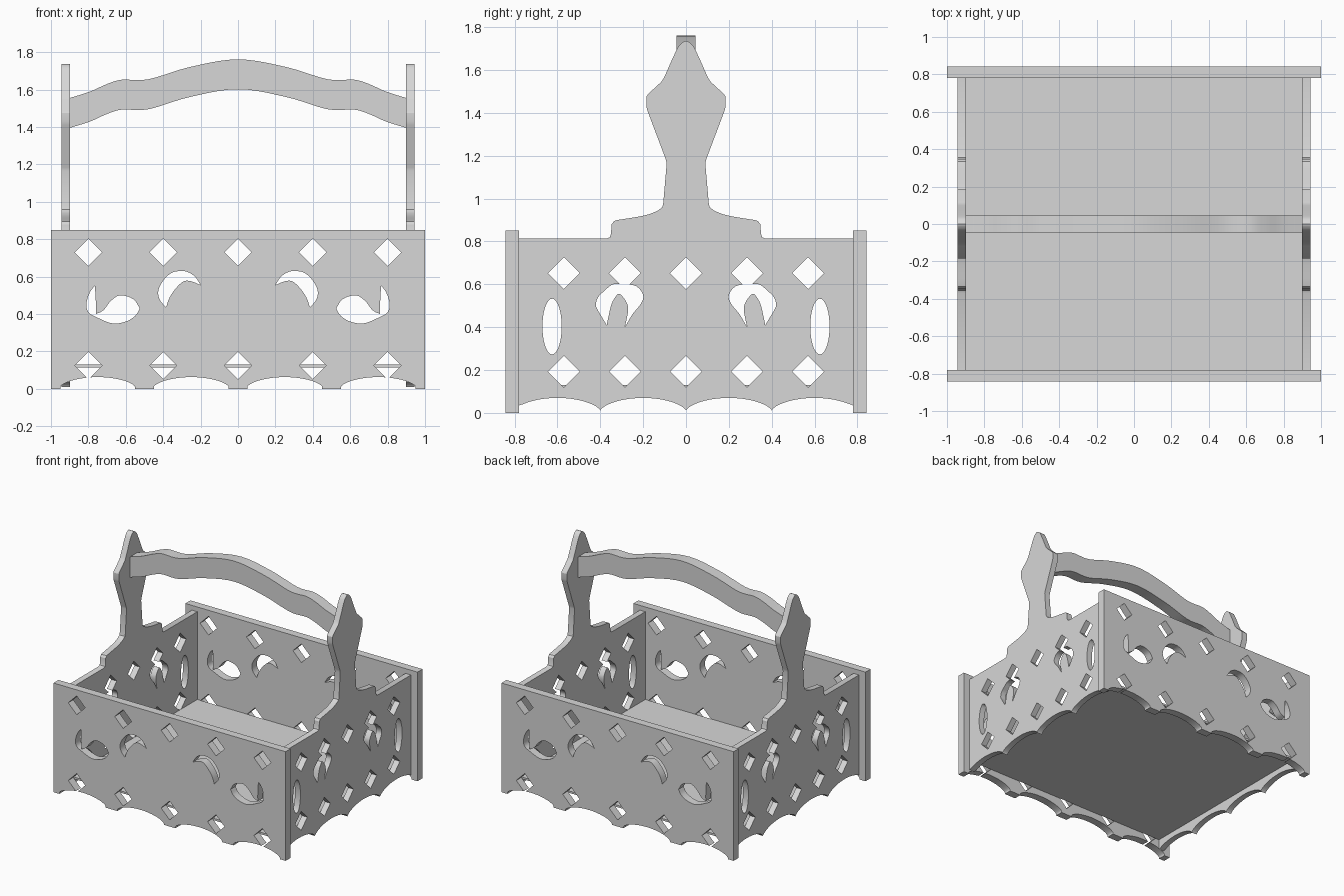
import bpy, bmesh, math
from mathutils import Vector

cube = bpy.data.objects.get("Cube")
if cube:
    bpy.data.objects.remove(cube, do_unlink=True)

grey = bpy.data.materials.new("plain grey")
grey.use_nodes = True
grey.diffuse_color = (0.68, 0.68, 0.68, 1)
grey.node_tree.nodes["Principled BSDF"].inputs["Base Color"].default_value = (0.68, 0.68, 0.68, 1)


def smooth(points, steps=5):
    """Rounded path through the points, sharp only at its two ends."""
    p = [Vector(q) / 100 for q in points]
    p = [2 * p[0] - p[1]] + p + [2 * p[-1] - p[-2]]
    path = []
    for a, b, c, d in zip(p, p[1:], p[2:], p[3:]):
        for i in range(steps):
            t = i / steps
            path.append(b + (c - a) * t / 2 + (a - 2.5 * b + 2 * c - d / 2) * t**2
                        + (1.5 * (b - c) + (d - a) / 2) * t**3)
    return path + [p[-2]]


def flip(path):
    return [Vector((-p[0], p[1])) for p in reversed(path)]


def diamond(u, v, r):
    return [(u - r, v), (u, v - r), (u + r, v), (u, v + r)]


def ellipse(u, v, ru, rv, count=32):
    angles = [math.tau * i / count for i in range(count)]
    return [(u + ru * math.cos(a), v + rv * math.sin(a)) for a in angles]


def scallop(centre, half, low, rise, limit, count=20):
    """Arch along a lower edge, clipped at the panel end."""
    path = []
    for i in range(count + 1):
        t = -math.cos(math.pi * i / count)
        u = centre + half * t
        if abs(u) < limit:
            path.append((u, low + rise * max(0, 1 - t * t) ** 0.65))
    return path


def plate(name, outlines, near, far, sideways=False):
    """Extrude flat outlines along y, or along x when sideways."""
    bm = bmesh.new()
    for outline in outlines:
        place = (lambda p: (near, p[0], p[1])) if sideways else (lambda p: (p[0], near, p[1]))
        face = bm.faces.new([bm.verts.new(place(p)) for p in outline])
        moved = bmesh.ops.extrude_face_region(bm, geom=[face])["geom"]
        shift = Vector((far - near, 0, 0) if sideways else (0, far - near, 0))
        bmesh.ops.translate(bm, vec=shift, verts=[g for g in moved if isinstance(g, bmesh.types.BMVert)])
    bmesh.ops.recalc_face_normals(bm, faces=bm.faces)
    mesh = bpy.data.meshes.new(name)
    bm.to_mesh(mesh)
    bm.free()
    mesh.materials.append(grey)
    obj = bpy.data.objects.new(name, mesh)
    bpy.context.collection.objects.link(obj)
    return obj


def soften(obj):
    obj.data.shade_smooth()
    obj.data.set_sharp_from_angle(angle=math.radians(30))


def pierce(obj, hole_sets, near, far, sideways=False):
    """Cut each set of holes through a plate and bake the result."""
    cutters = []
    for holes in hole_sets:
        cutter = plate("cutter", holes, near - 0.05, far + 0.05, sideways)
        cutter.hide_render = True
        cutters.append(cutter)
        mod = obj.modifiers.new("holes", "BOOLEAN")
        mod.operation = "DIFFERENCE"
        mod.solver = "EXACT"
        mod.object = cutter
    graph = bpy.context.evaluated_depsgraph_get()
    baked = bpy.data.meshes.new_from_object(obj.evaluated_get(graph))
    obj.modifiers.clear()
    obj.data = baked
    for cutter in cutters:
        bpy.data.objects.remove(cutter, do_unlink=True)
    soften(obj)


def twin(obj, name, offset):
    copy = bpy.data.objects.new(name, obj.data)
    copy.location = offset
    bpy.context.collection.objects.link(copy)


# Front and back panels: flat feet between arches
edge = [(-1, 0)]
for c in (-0.75, -0.25, 0.25, 0.75):
    edge += [(c - 0.2, 0)] + scallop(c, 0.2, 0.01, 0.053, 1) + [(c + 0.2, 0)]
edge += [(1, 0), (1, 0.85), (-1, 0.85)]

# Leaf shaped cutouts of the long panels
boat = smooth([(-76.5, 55), (-79, 52), (-81, 46), (-80, 41), (-75, 38), (-67, 35),
               (-60, 36), (-55, 39), (-52.5, 43)])[:-1]
boat += smooth([(-52.5, 43), (-56, 48), (-63, 50), (-68, 47), (-72, 42), (-76, 40)])[:-1]
boat += smooth([(-76, 40), (-76, 46), (-76.5, 55)])[:-1]
hook = smooth([(-20, 55.5), (-23, 60), (-27, 62.5), (-31, 63), (-35.5, 62), (-39.5, 58.5),
               (-42.5, 53), (-42, 48), (-38.5, 43.5)])[:-1]
hook += smooth([(-38.5, 43.5), (-36.5, 49), (-33, 54), (-29, 57.5), (-25, 57.5), (-20, 55.5)])[:-1]

front = plate("front_panel", [edge], -0.842, -0.78)
gems = [diamond(i * 0.4, z, 0.073) for i in range(-2, 3) for z in (0.73, 0.125)]
pierce(front, [gems, [boat, hook, flip(boat), flip(hook)]], -0.842, -0.78)
twin(front, "back_panel", (0, 1.622, 0))

# End panels: scalloped base rising into a shaped handle post
half = [(0.78, 0.813), (0.37, 0.813), (0.355, 0.82), (0.35, 0.835), (0.347, 0.88), (0.335, 0.896)]
half += smooth([(32, 90), (20, 92), (14, 94), (11, 96)])
half += [(0.106, 0.98), (0.09, 1.165), (0.095, 1.185), (0.18, 1.41), (0.185, 1.43),
         (0.185, 1.475), (0.178, 1.487), (0.115, 1.545), (0.105, 1.56)]
half += smooth([(10, 157), (6, 166), (3.5, 171), (1.5, 173), (0, 173.7)])[:-1]
base = [(-0.78, 0.035)]
for c in (-0.6, -0.2, 0.2, 0.6):
    base += scallop(c, 0.2, 0.01, 0.06, 0.77)[:-1]
base += [(0.78, 0.035)]
post = base + half + [(0, 1.737)] + flip(half)

# Curled and oval cutouts of the end panels
curl = smooth([(-37, 41), (-40, 46), (-42, 50), (-41, 54), (-38, 57), (-34, 60), (-28, 60),
               (-23, 59), (-20, 55), (-21, 51), (-25, 46), (-28.5, 40)])[:-1]
curl += smooth([(-28.5, 40), (-27, 48), (-28, 52), (-31, 55.5), (-33, 54), (-35, 50), (-37, 41)])[:-1]
oval = ellipse(-0.625, 0.403, 0.045, 0.13)

left = plate("left_end", [post], 0.897, 0.944, True)
gems = [diamond(i * 0.285, z, 0.074) for i in range(-2, 3) for z in (0.652, 0.193)]
pierce(left, [gems, [curl, oval, flip(curl), flip(oval)]], 0.897, 0.944, True)
twin(left, "right_end", (-1.841, 0, 0))

# Thin floor
plate("floor", [[(-0.9, 0.115), (0.9, 0.115), (0.9, 0.13), (-0.9, 0.13)]], -0.78, 0.78)

# Wavy carrying handle
wave = smooth([(-90, 155.5), (-79, 159), (-70, 163), (-62, 165.3), (-48, 165.5), (-26, 172), (0, 176.2),
               (26, 172), (48, 165.5), (62, 165.3), (70, 163), (79, 159), (90, 155.5)])
under = [p - Vector((0, 0.16)) for p in wave]
soften(plate("handle", [under + wave[::-1]], -0.045, 0.045))
